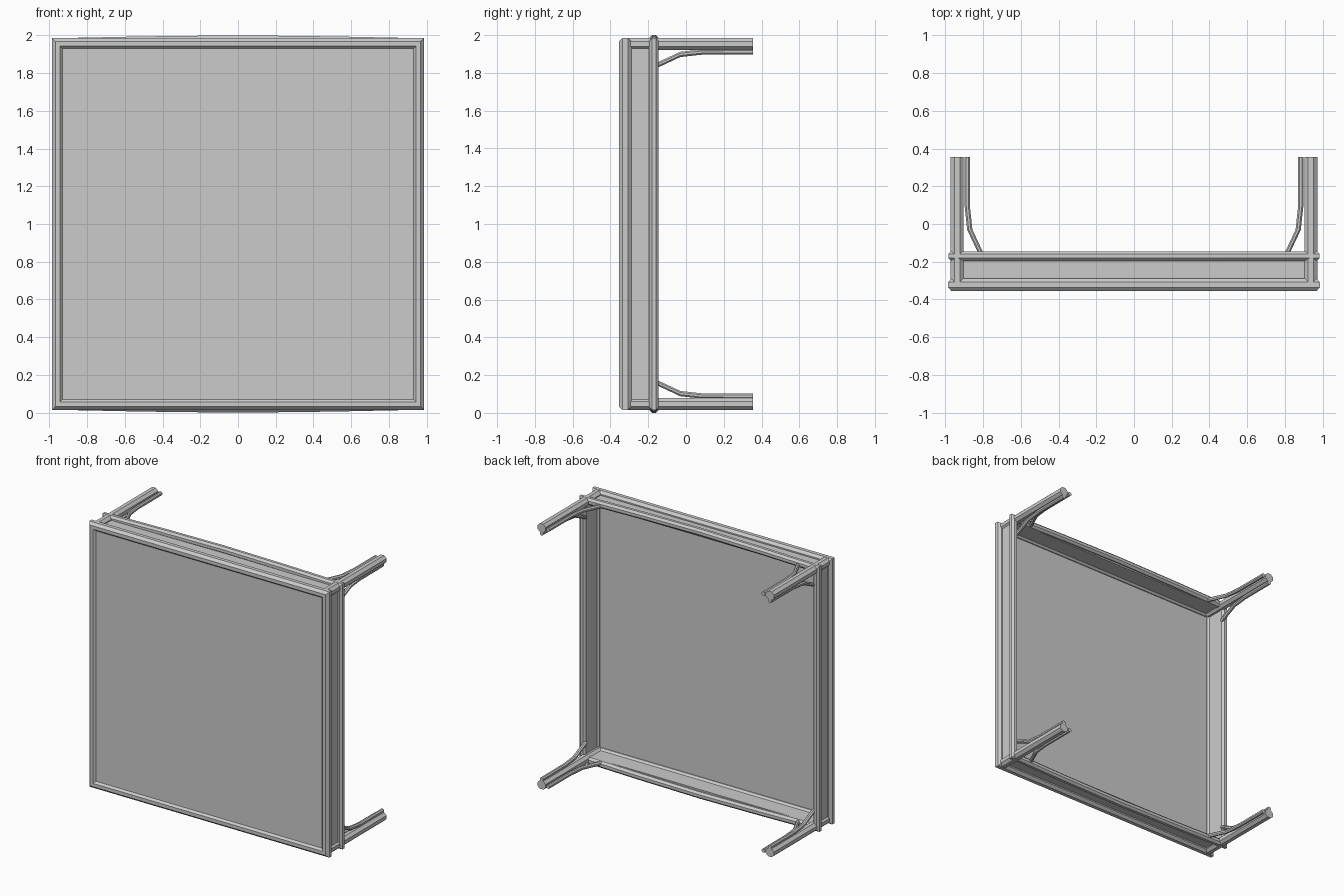
import bpy, bmesh
from math import cos, sin, pi

if "Cube" in bpy.data.objects:
    bpy.data.objects.remove(bpy.data.objects["Cube"])


def octagon(ru, rv, n=8):
    # polygon with flats aligned to the axes
    k = cos(pi / n)
    return [(ru / k * cos(2 * pi * (i + .5) / n), rv / k * sin(2 * pi * (i + .5) / n)) for i in range(n)]


def sweep(name, rings, closed):
    bm = bmesh.new()
    vs = [[bm.verts.new(p) for p in r] for r in rings]
    n, m = len(vs), len(vs[0])
    for i in range(n if closed else n - 1):
        a, b = vs[i], vs[(i + 1) % n]
        for j in range(m):
            k = (j + 1) % m
            bm.faces.new((a[j], a[k], b[k], b[j]))
    if not closed:
        bm.faces.new(vs[0])
        bm.faces.new(vs[-1])
    bmesh.ops.recalc_face_normals(bm, faces=bm.faces)
    me = bpy.data.meshes.new(name)
    bm.to_mesh(me)
    bm.free()
    ob = bpy.data.objects.new(name, me)
    bpy.context.collection.objects.link(ob)
    return ob


def ring_frame(name, path, y, ru, rv):
    # path: x, z (from centre), outward x, outward z
    prof = octagon(ru, rv)
    return sweep(name, [[(x + u * ox, y + v, 1 + z + u * oz) for u, v in prof]
                        for x, z, ox, oz in path], True)


def pole(name, stations, rx, rz, sides=8):
    prof = octagon(rx, rz, sides)
    return sweep(name, [[(x + u, y, 1 + z + v) for u, v in prof] for x, y, z in stations], False)


def box(name, lo, hi):
    rings = [[(x, y, z) for x, z in ((lo[0], lo[2]), (hi[0], lo[2]), (hi[0], hi[2]), (lo[0], hi[2]))]
             for y in (lo[1], hi[1])]
    return sweep(name, rings, False)


# table top: pole frame around a thin panel
c = .955
ring_frame("top_frame", [(-c, -c, -1, -1), (c, -c, 1, -1), (c, c, 1, 1), (-c, c, -1, 1)],
           -.322, .03, .033)
box("top_panel", (-.935, -.340, .065), (.935, -.315, 1.935))

# lower rim, long rails slightly bowed outwards
c = .959
bow = [(-.5, .010), (0, .016), (.5, .010)]
path = [(-c, -c, -1, -1)] + [(x, -c - d, 0, -1) for x, d in bow] + [(c, -c, 1, -1)]
path += [(c, c, 1, 1)] + [(-x, c + d, 0, 1) for x, d in bow] + [(-c, c, -1, 1)]
ring_frame("lower_rim", path, -.17, .025, .025)

# apron plates between top and rim
for s in (-1, 1):
    box("apron_side", (s * .948 - .01, -.31, .06), (s * .948 + .01, -.17, 1.94))
    box("apron_end", (-.94, -.31, 1 + s * .948 - .01), (.94, -.17, 1 + s * .948 + .01))

# legs with two bent braces each
bend = [(-.16, .075), (-.03, .014), (.09, .001), (.355, 0)]
for sx in (-1, 1):
    for sz in (-1, 1):
        lx, lz = sx * .937, sz * .953
        pole("leg", [(lx, -.32, lz), (lx, .355, lz)], .034, .031)
        pole("brace_x", [(sx * (.884 - d), y, lz) for y, d in bend], .014, .014)
        pole("brace_z", [(lx, y, sz * (.912 - d)) for y, d in bend], .014, .014)
